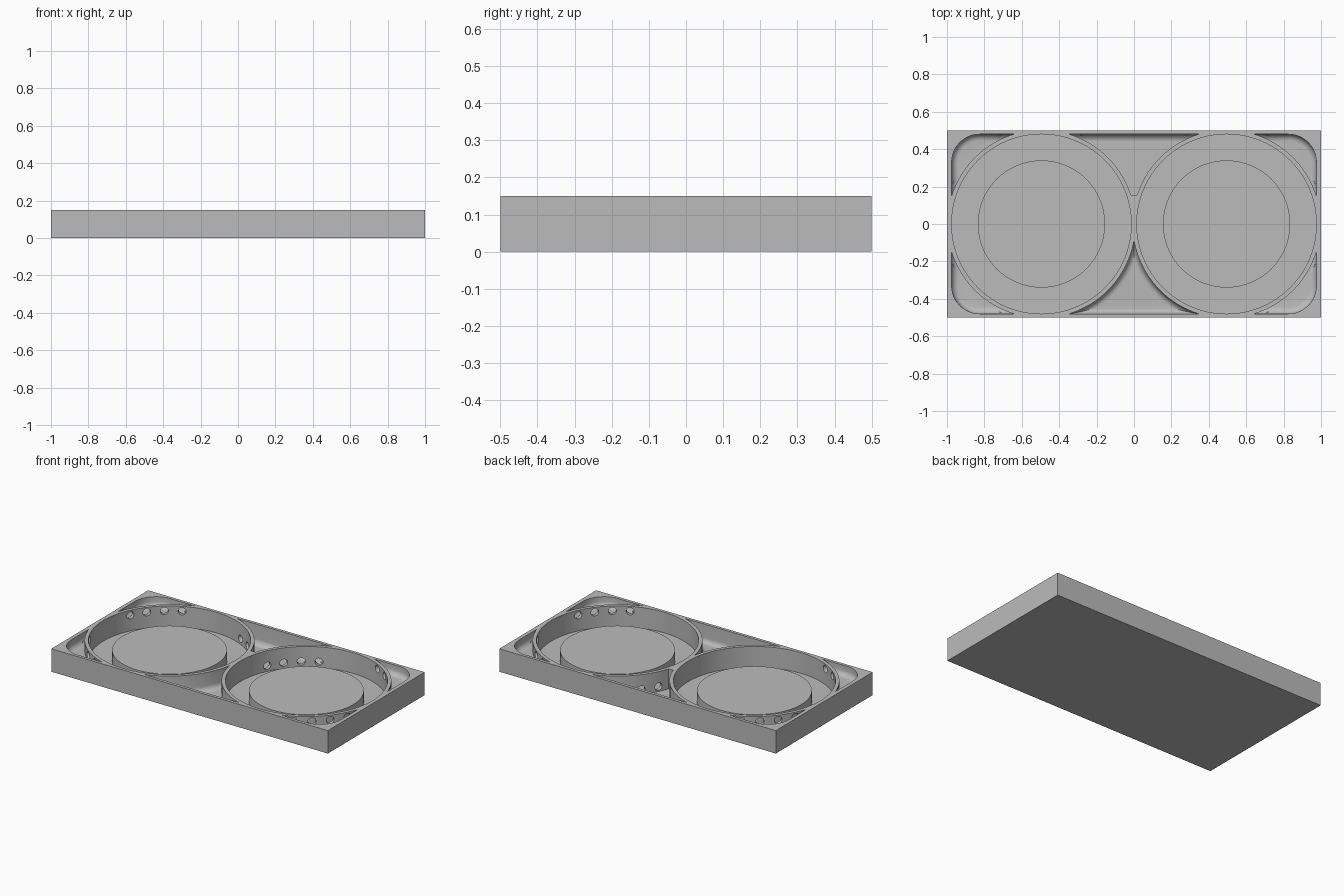
import bpy, bmesh, math
from mathutils import Matrix

cube = bpy.data.objects.get("Cube")
if cube:
    bpy.data.objects.remove(cube, do_unlink=True)

HEIGHT, TOP = 0.15, 0.3
WELL_X, WELL_R, RING_R = 0.495, 0.48, 0.503
RIM_X, RIM_Y = 0.975, 0.48
FILLET = 0.035

grey = bpy.data.materials.new("plain grey")
grey.use_nodes = True
grey.diffuse_color = (0.5, 0.5, 0.5, 1)
grey.node_tree.nodes["Principled BSDF"].inputs["Base Color"].default_value = (0.5, 0.5, 0.5, 1)


def finish(name, bm):
    bmesh.ops.recalc_face_normals(bm, faces=bm.faces)
    mesh = bpy.data.meshes.new(name)
    bm.to_mesh(mesh)
    bm.free()
    mesh.materials.append(grey)
    obj = bpy.data.objects.new(name, mesh)
    bpy.context.collection.objects.link(obj)
    return obj


def block(name, x0, x1, y0, y1, z0, z1, corner=0, bevel_rule=None):
    """Box with optional rounded upright corners and filleted floor edges."""
    bm = bmesh.new()
    bmesh.ops.create_cube(bm, size=1)
    for v in bm.verts:
        v.co.x = x1 if v.co.x > 0 else x0
        v.co.y = y1 if v.co.y > 0 else y0
        v.co.z = z1 if v.co.z > 0 else z0
    if corner:
        upright = [e for e in bm.edges if abs(e.verts[0].co.z - e.verts[1].co.z) > 0.01]
        bmesh.ops.bevel(bm, geom=upright, offset=corner, segments=12,
                        profile=0.5, affect='EDGES')
    if bevel_rule:
        low = [e for e in bm.edges
               if all(abs(v.co.z - z0) < 1e-5 and bevel_rule(v.co) for v in e.verts)]
        bmesh.ops.bevel(bm, geom=low, offset=FILLET, segments=6,
                        profile=0.5, affect='EDGES')
    return finish(name, bm)


def lathe(name, x, profile, steps=128):
    """Spin an (r, z) outline, on the axis at both ends, round a vertical axis."""
    bm = bmesh.new()
    verts = [bm.verts.new((r, 0, z)) for r, z in profile]
    edges = [bm.edges.new(pair) for pair in zip(verts, verts[1:])]
    bmesh.ops.spin(bm, geom=verts + edges, cent=(0, 0, 0), axis=(0, 0, 1),
                   angle=math.tau, steps=steps)
    bmesh.ops.remove_doubles(bm, verts=bm.verts, dist=1e-5)
    bmesh.ops.translate(bm, verts=bm.verts, vec=(x, 0, 0))
    return finish(name, bm)


def subtract(target, tool):
    """Cut the tool from the target, then discard the tool."""
    mod = target.modifiers.new("cut", 'BOOLEAN')
    mod.operation, mod.solver, mod.object = 'DIFFERENCE', 'EXACT', tool
    bpy.context.view_layer.update()
    graph = bpy.context.evaluated_depsgraph_get()
    mesh = bpy.data.meshes.new_from_object(target.evaluated_get(graph))
    target.modifiers.clear()
    target.data = mesh
    bpy.data.objects.remove(tool, do_unlink=True)


def ring_plug(x, floor=None):
    """Outer body of a well ring, flared into the floor when one is given."""
    low = -0.1
    profile = [(0, low)]
    if floor is None:
        profile.append((RING_R, low))
    else:
        profile.append((RING_R + FILLET, low))
        for i in range(7):
            a = i / 6 * math.pi / 2
            profile.append((RING_R + FILLET * (1 - math.sin(a)),
                            floor + FILLET * (1 - math.cos(a))))
    profile += [(RING_R, 0.4), (0, 0.4)]
    return lathe("ring_plug", x, profile)


tray = block("tray", -1, 1, -0.5, 0.5, 0, HEIGHT)

# Shallow corner pockets
corners = block("corner_pockets", -RIM_X, RIM_X, -RIM_Y, RIM_Y, 0.085, TOP,
                0.15, lambda co: True)
subtract(corners, block("middle", -WELL_X, WELL_X, -0.6, 0.6, -0.1, 0.4))

# Deep back pocket and coved front pocket
back = block("back_pocket", -WELL_X, WELL_X, 0.155, RIM_Y, 0.02, TOP,
             bevel_rule=lambda co: co.y > 0.4)
FRONT_FLOOR = 0.03
front = block("front_pocket", -WELL_X, WELL_X, -RIM_Y, 0, FRONT_FLOOR, TOP,
              bevel_rule=lambda co: co.y < -0.4)

for pocket, floor in ((corners, None), (back, None), (front, FRONT_FLOOR)):
    for side in (-1, 1):
        subtract(pocket, ring_plug(side * WELL_X, floor))
    subtract(tray, pocket)

# Round wells, each leaving a raised disc
for side in (-1, 1):
    subtract(tray, lathe("well", side * WELL_X,
                         [(0, 0.086), (0.34, 0.086), (0.34, 0.015),
                          (WELL_R, 0.015), (WELL_R, TOP), (0, TOP)]))

# Rows of four holes through the ring walls: high at corners, low at the back
bm = bmesh.new()
for side in (-1, 1):
    outer = 0 if side > 0 else 180
    for middle, z in ((outer + 45 * side, 0.118), (outer - 45 * side, 0.118),
                      (90 + 45 * side, 0.052)):
        for k in range(4):
            a = math.radians(middle + (k - 1.5) * 12.6)
            place = (Matrix.Translation((side * WELL_X, 0, z))
                     @ Matrix.Rotation(a, 4, 'Z')
                     @ Matrix.Translation((0.4915, 0, 0))
                     @ Matrix.Rotation(math.pi / 2, 4, 'Y'))
            bmesh.ops.create_cone(bm, cap_ends=True, segments=24, radius1=0.024,
                                  radius2=0.024, depth=0.06, matrix=place)
subtract(tray, finish("holes", bm))

# Smooth the curved walls and keep the rims sharp
bpy.ops.object.select_all(action='DESELECT')
tray.select_set(True)
bpy.context.view_layer.objects.active = tray
bpy.ops.object.shade_smooth_by_angle(angle=math.radians(30))
